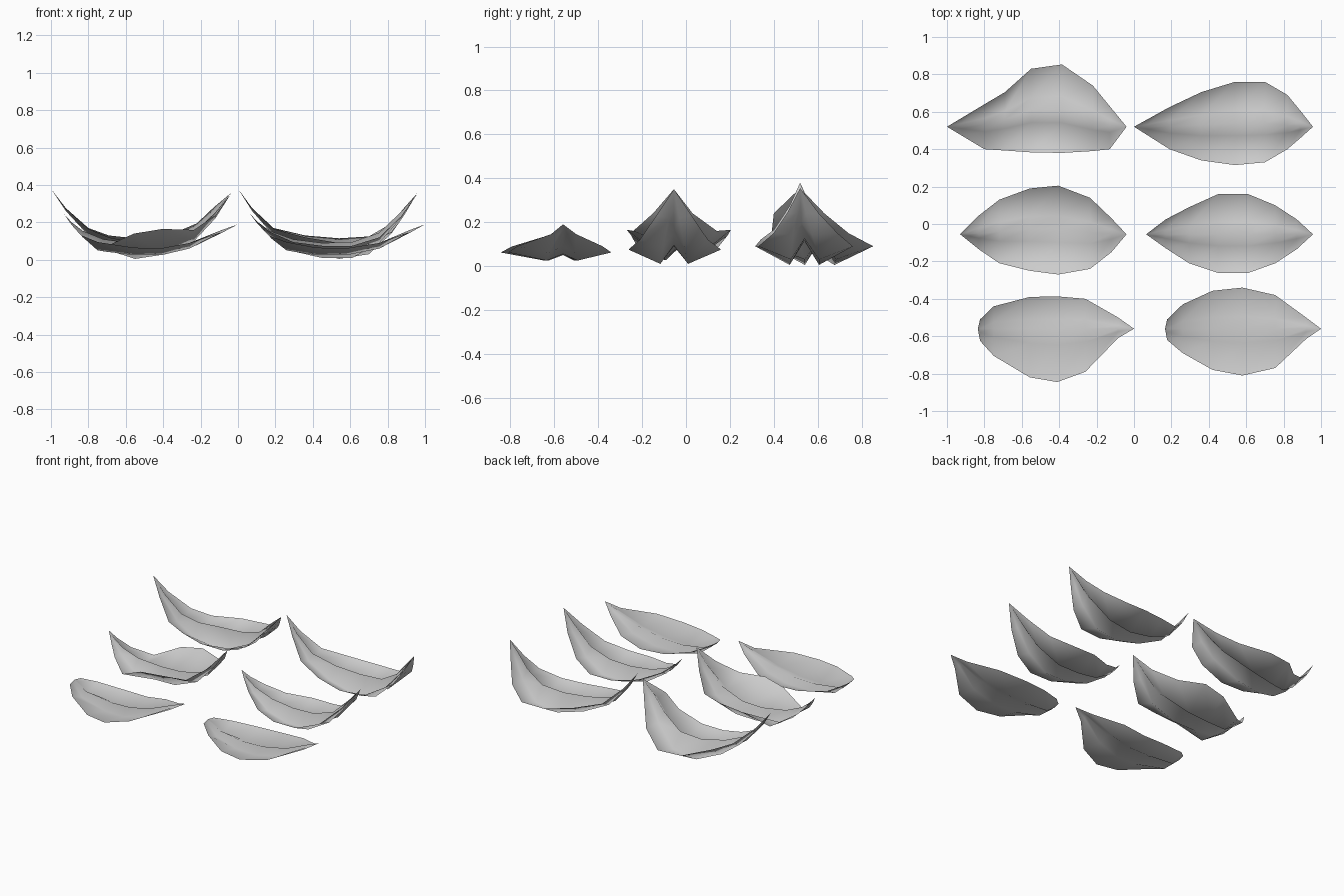
import bpy


def leaf(name, xs, lo, hi, mid_y, edge_z, quarter_z, mid_z, shift=0.0,
         curl=(0,) * 6, sag=0.0):
    """Thin folded leaf: W-shaped cross-sections between two pointed tips."""
    n = len(xs)
    bump = (0, 0.15, 0.45, 1, 1, 0.35, 0.1, 0)        # sideways bend of the midrib
    tip = (xs[0], mid_y, mid_z[0])
    rows = []
    for i in range(1, n - 1):
        m = mid_y + shift * bump[i]
        l, h = lo[i - 1], hi[i - 1]
        ze = edge_z[i - 1] + curl[i - 1]
        zq = quarter_z[i - 1] + 0.25 * max(curl[i - 1], 0)
        rows.append([(xs[i], l, ze),
                     (xs[i], m + 0.3 * (l - m), zq),
                     (xs[i], m, mid_z[i]),
                     (xs[i], m + 0.3 * (h - m), zq),
                     (xs[i], h, ze)])
    if sag:                                           # extra station rounds the raised tip
        rows.insert(0, [tuple(0.6 * a + 0.4 * b for a, b in zip(tip, v)) for v in rows[0]])
        rows[0] = [(x, y, z - sag) for x, y, z in rows[0]]
    verts = [tip] + [v for r in rows for v in r]
    last = len(verts)
    verts.append((xs[-1], mid_y, mid_z[-1]))
    faces = []
    for j in range(4):
        faces.append((0, 1 + j + 1, 1 + j)[::-1])
        for i in range(len(rows) - 1):
            a = 1 + 5 * i + j
            faces.append((a, a + 5, a + 6, a + 1))
        a = last - 5 + j
        faces.append((a, last, a + 1))
    # consistent upward winding
    up = [f if (verts[f[1]][0] - verts[f[0]][0]) * (verts[f[2]][1] - verts[f[0]][1])
          - (verts[f[1]][1] - verts[f[0]][1]) * (verts[f[2]][0] - verts[f[0]][0]) > 0
          else f[::-1] for f in faces]
    mesh = bpy.data.meshes.new(name)
    mesh.from_pydata(verts, [], up)
    for p in mesh.polygons:
        p.use_smooth = True
    ob = bpy.data.objects.new(name, mesh)
    bpy.context.collection.objects.link(ob)


# Height profiles shared by the leaves of each row
back = dict(mid_y=0.52, sag=0.02,
            edge_z=(.165, .12, .09, .09, .15, .24),
            quarter_z=(.13, .05, .005, .03, .14, .24),
            mid_z=(.38, .17, .13, .115, .125, .195, .28, .355))
middle = dict(mid_y=-0.055, sag=0.008,
              edge_z=(.15, .095, .075, .075, .12, .23),
              quarter_z=(.125, .045, .01, .01, .09, .22),
              mid_z=(.245, .155, .11, .09, .095, .145, .255, .35))
front = dict(mid_y=-0.56,
             edge_z=(.125, .095, .065, .062, .09, .145),
             quarter_z=(.115, .05, .025, .025, .06, .15),
             mid_z=(.13, .12, .075, .05, .055, .09, .16, .19))

# Back row
leaf("leaf_back_left", (-1, -.8, -.69, -.55, -.385, -.22, -.13, -.04),
     (.40, .393, .383, .38, .39, .40), (.64, .705, .83, .853, .74, .63),
     shift=.09, **back)
leaf("leaf_back_right", (0, .19, .36, .54, .70, .82, .89, .957),
     (.40, .34, .315, .33, .40, .46), (.625, .705, .76, .76, .69, .605),
     shift=.02, **back)

# Middle row, the left one with curled edges
leaf("leaf_middle_left", (-.93, -.83, -.72, -.557, -.405, -.235, -.12, -.04),
     (-.135, -.21, -.25, -.27, -.24, -.15), (.045, .13, .19, .205, .14, .03),
     shift=.03, curl=(-.03, -.03, .065, .09, .04, .01), **middle)
leaf("leaf_middle_right", (.065, .17, .295, .45, .61, .755, .87, .957),
     (-.13, -.21, -.262, -.262, -.21, -.135), (.025, .09, .16, .16, .10, .025),
     **middle)

# Front row
leaf("leaf_front_left", (-.835, -.823, -.75, -.557, -.41, -.26, -.085, 0),
     (-.625, -.705, -.82, -.845, -.79, -.61), (-.51, -.44, -.39, -.387, -.40, -.50),
     **front)
leaf("leaf_front_right", (.166, .177, .26, .42, .58, .755, .92, 1),
     (-.62, -.69, -.78, -.81, -.77, -.615), (-.51, -.43, -.357, -.34, -.38, -.50),
     **front)
